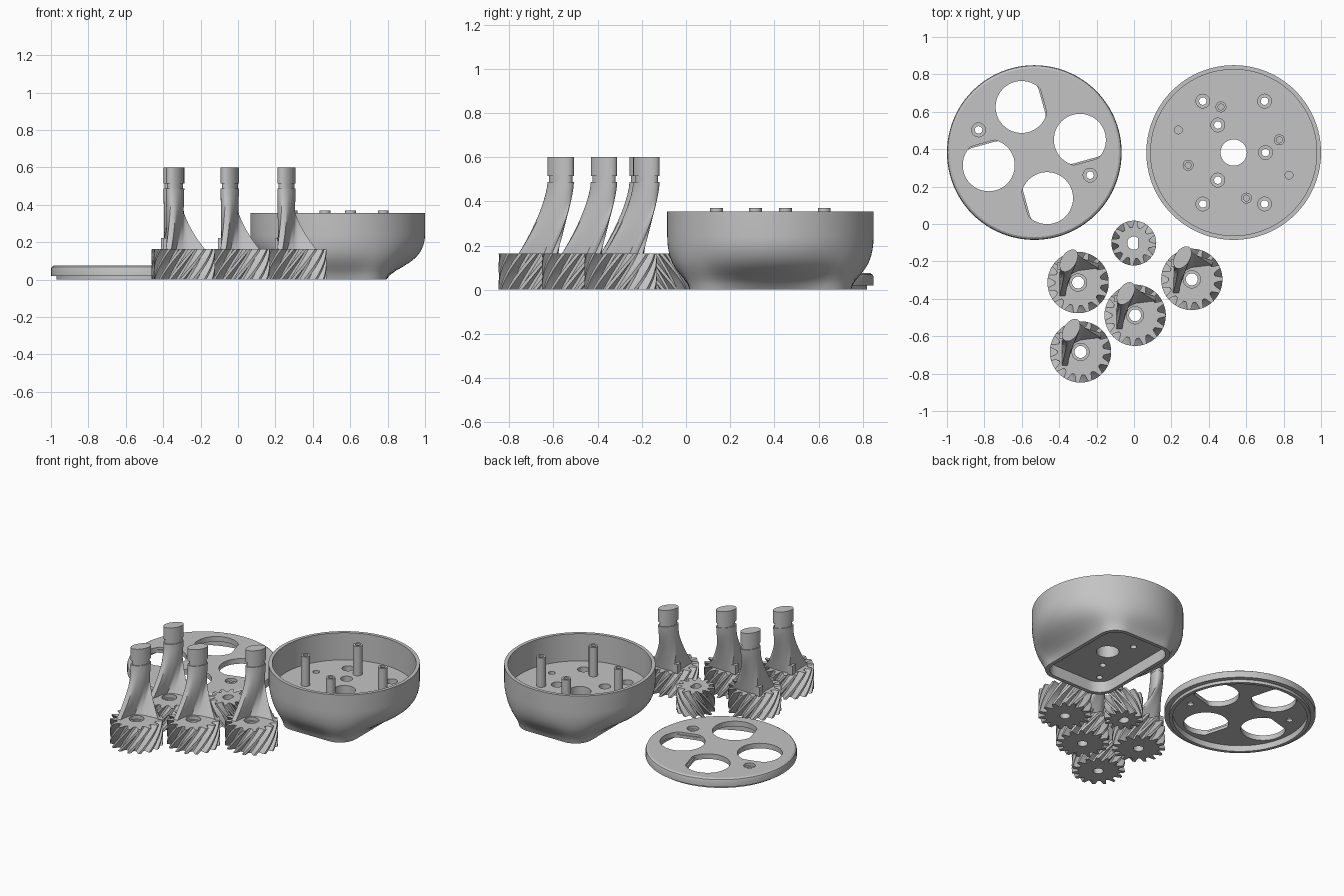
import bpy, bmesh, math
from mathutils import Vector

if "Cube" in bpy.data.objects:
    bpy.data.objects.remove(bpy.data.objects["Cube"])

TAU = 2 * math.pi
grey = bpy.data.materials.new("plain_grey")
grey.diffuse_color = (0.55, 0.55, 0.55, 1)
grey.use_nodes = True
grey.node_tree.nodes["Principled BSDF"].inputs["Base Color"].default_value = grey.diffuse_color


def loft(name, rings):
    """Skin a closed solid through rings of equal point count."""
    bm = bmesh.new()
    rows = [[bm.verts.new(p) for p in r] for r in rings]
    n = len(rows[0])
    for a, b in zip(rows, rows[1:]):
        for i in range(n):
            j = (i + 1) % n
            bm.faces.new((a[i], a[j], b[j], b[i]))
    bm.faces.new(rows[0][::-1])
    bm.faces.new(rows[-1])
    bmesh.ops.recalc_face_normals(bm, faces=bm.faces)
    me = bpy.data.meshes.new(name)
    bm.to_mesh(me)
    bm.free()
    ob = bpy.data.objects.new(name, me)
    bpy.context.collection.objects.link(ob)
    me.materials.append(grey)
    return ob


def lathe(name, x, y, profile, n=24):
    return loft(name, [[(x + r * math.cos(TAU * i / n), y + r * math.sin(TAU * i / n), z)
                        for i in range(n)] for r, z in profile])


def d_ring(x, y, r, flat, turn, z, n=48):
    """Circle with one side cut off flat, facing the angle 'turn'."""
    pts = []
    for i in range(n):
        a = TAU * i / n
        u, v = min(r * math.cos(a), flat), r * math.sin(a)
        pts.append((x + u * math.cos(turn) - v * math.sin(turn),
                    y + u * math.sin(turn) + v * math.cos(turn), z))
    return pts


def cut(ob, cutters):
    for c in cutters:
        m = ob.modifiers.new("cut", 'BOOLEAN')
        m.operation, m.object, m.solver = 'DIFFERENCE', c, 'EXACT'
        c.hide_render = True
    dg = bpy.context.evaluated_depsgraph_get()
    me = bpy.data.meshes.new_from_object(ob.evaluated_get(dg))
    ob.modifiers.clear()
    ob.data = me
    for c in cutters:
        bpy.data.objects.remove(c)


def smooth(ob, angle=32):
    bpy.ops.object.select_all(action='DESELECT')
    ob.select_set(True)
    bpy.context.view_layer.objects.active = ob
    bpy.ops.object.shade_smooth_by_angle(angle=math.radians(angle))


# Lid: stepped disc, hollow below, with four D-shaped openings and two screw holes
R = .467
LX, BX, CY = -0.533, 0.533, 0.382
lid = lathe("lid", LX, CY, [(.437, 0), (.437, .02), (R, .02), (R, .058),
                            (.463, .068), (.452, .075)], 96)
cutters = [lathe("recess_cutter", LX, CY, [(.415, -.05), (.415, .04)], 96)]
for k in range(4):
    a = math.radians(105.6 + 90 * k)
    x, y, t = LX + .253 * math.cos(a), CY + .253 * math.sin(a), a - math.pi / 2
    cutters.append(loft("opening_cutter", [d_ring(x, y, .139, f, t, z) for f, z in
                                           ((.113, -.02), (.113, .06), (.122, .06), (.122, .1))]))
for s in (-1, 1):
    cutters.append(lathe("screw_cutter", LX + s * .298, CY - s * .121,
                         [(.02, -.02), (.02, .055), (.037, .055), (.037, .1)]))
cut(lid, cutters)
smooth(lid)


# Housing: rounded rectangular foot flowing into a round cup
def foot_radius(a, hx=.26, hy=.365, r=.12):
    c, s, lo, hi = abs(math.cos(a)), abs(math.sin(a)), 0, .6
    for _ in range(30):
        m = (lo + hi) / 2
        qx, qy = m * c - hx + r, m * s - hy + r
        d = math.hypot(max(qx, 0), max(qy, 0)) + min(max(qx, qy), 0) - r
        lo, hi = (m, hi) if d < 0 else (lo, m)
    return lo


N = 128
INNER, FLOOR, RIM = .444, .17, .355
feet = [foot_radius(TAU * i / N) for i in range(N)]
flare = [(0, 0), (.1, .09), (.2, .25), (.3, .45), (.4, .63), (.5, .77),
         (.62, .88), (.75, .95), (.88, .99), (1, 1)]


def cup_ring(radii, z):
    return [(BX + r * math.cos(TAU * i / N), CY + r * math.sin(TAU * i / N), z)
            for i, r in enumerate(radii)]


rings = [cup_ring([r0 + (R - r0) * f for r0 in feet], .24 * t) for t, f in flare]
rings += [cup_ring([r] * N, z) for r, z in ((R, RIM), (INNER, RIM), (INNER, FLOOR))]
housing = loft("housing", rings)
pocket = [foot_radius(TAU * i / N, .235, .34, .1) for i in range(N)]
cutters = [loft("pocket_cutter", [cup_ring(pocket, -.05), cup_ring(pocket, .075)]),
           lathe("shaft_cutter", BX, CY, [(.07, -.05), (.07, .3)], 40)]
bolts = [(sx * .165, sy * .275) for sx in (-1, 1) for sy in (-1, 1)]
bolts += [(.17 * math.cos(TAU * k / 3), .17 * math.sin(TAU * k / 3)) for k in range(3)]
for x, y in bolts:
    cutters.append(lathe("bolt_cutter", BX + x, CY + y,
                         [(.02, -.05), (.02, .125), (.037, .125), (.037, .3)]))
for s in (-1, 1):
    cutters.append(lathe("blind_cutter", BX + s * .296, CY - s * .121, [(.021, .11), (.021, .3)]))
cut(housing, cutters)
smooth(housing)

# Hollow gear posts standing on the housing floor
for k in range(4):
    a = math.radians(105.6 + 90 * k)
    smooth(lathe("gear_post", BX + .253 * math.cos(a), CY + .253 * math.sin(a),
                 [(.029, FLOOR - .01), (.029, .37), (.016, .37), (.016, FLOOR + .02)]))


# Helical gears
def gear(name, x, y, teeth, root, tip, twist, hole, phase=0):
    prof = [(-.36, root), (-.26, root + .012), (-.13, tip), (.13, tip),
            (.26, root + .012), (.36, root)]
    rings = []
    for k in range(9):
        t = k / 8
        rings.append([(x + r * math.cos(a), y + r * math.sin(a), GH * t)
                      for i in range(teeth) for o, r in prof
                      for a in [TAU * (i + o) / teeth + twist * t + phase]])
    ob = loft(name, rings)
    cut(ob, [hole])
    smooth(ob, 25)


GH = .165
gear("sun_gear", -.001, -.102, 12, .084, .12, -1.15,
     loft("bore_cutter", [d_ring(-.001, -.102, .035, .022, 0, z, 32) for z in (-.05, .3)]))

# Stem base: L-shaped section around the bore, blending to a leaning oval
CORNERS = [(-.1, -.075), (-.098, .06), (-.085, .1), (-.03, .106), (.11, .1),
           (.11, .075), (.0, .062), (-.045, .04), (-.062, -.01), (-.07, -.075)]


def l_section(per=4):
    pts = []
    for i, p in enumerate(CORNERS):
        q = CORNERS[(i + 1) % len(CORNERS)]
        for k in range(per):
            pts.append(Vector(p).lerp(Vector(q), k / per))
    return pts


def oval(n, scale=1):
    """Clockwise from the lower-left end, matching the L section order."""
    pts = []
    for i in range(n):
        a = math.pi - TAU * (i - 2) / n
        u, v = .066 * scale * math.cos(a), .04 * scale * math.sin(a)
        c, s = math.cos(math.radians(58)), math.sin(math.radians(58))
        pts.append(Vector((-.05 + u * c - v * s, .117 + u * s + v * c)))
    return pts


base = l_section()
top = oval(len(base))
neck = oval(len(base), .88)
for gx, gy in ((-.299, -.313), (.309, -.296), (.006, -.488), (-.286, -.684)):
    gear("planet_gear", gx, gy, 15, .124, .164, .85,
         lathe("bore_cutter", gx, gy, [(.032, -.05), (.032, .14), (.046, .14), (.046, .3)], 32))

    def place(pts, z):
        return [(gx + p.x, gy + p.y, z) for p in pts]

    # Swept stem, flaring faster sideways than front to back
    rings = []
    for k in range(13):
        t = k / 12
        wx, wy = (1 - t) ** 1.9, (1 - t) ** 1.5
        pts = [Vector((o.x + (b.x - o.x) * wx, o.y + (b.y - o.y) * wy)) for o, b in zip(top, base)]
        rings.append(place(pts, GH - .004 + (.487 - GH + .004) * t))
    smooth(loft("stem", rings), 40)
    # Neck and oval cap
    smooth(loft("stem_neck", [place(neck, .48), place(neck, .52)]))
    smooth(loft("stem_cap", [place(top, .515), place(top, .6)]))
    # Small foot at the outer corner of the stem
    foot = [Vector(p) for p in ((-.112, .07), (-.08, .07), (-.08, .107), (-.112, .107))]
    loft("stem_foot", [place(foot, GH - .005), place(foot, .222)])
